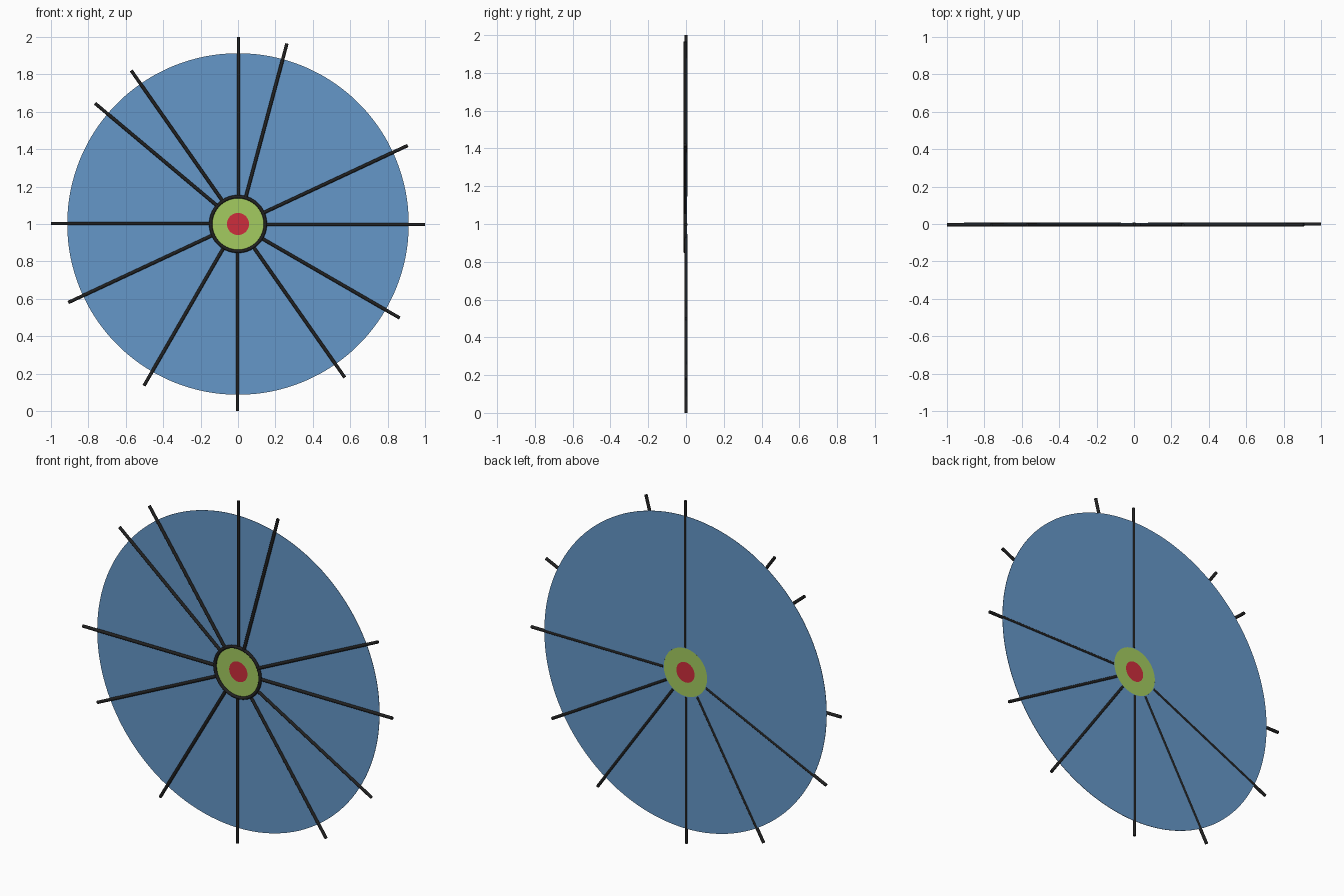
import bpy, bmesh, math
from mathutils import Vector

if "Cube" in bpy.data.objects:
    bpy.data.objects.remove(bpy.data.objects["Cube"])

CENTER = Vector((0, 0, 1))
TUBE = 0.009


def material(name, rgb):
    m = bpy.data.materials.new(name)
    m.diffuse_color = (*rgb, 1)
    m.use_nodes = True
    m.node_tree.nodes["Principled BSDF"].inputs["Base Color"].default_value = m.diffuse_color
    return m


BLUE = material("blue", (0.13, 0.31, 0.58))
GREEN = material("green", (0.37, 0.60, 0.115))
RED = material("red", (0.61, 0.027, 0.045))
BLACK = material("black", (0.015, 0.015, 0.015))


def lathe(name, profile, mat, y=0.0, steps=96):
    """Spin a closed (radius, y) profile around the front-back axis."""
    bm = bmesh.new()
    rings = []
    for i in range(steps):
        a = math.tau * i / steps
        rings.append([bm.verts.new((r * math.cos(a), d, r * math.sin(a))) for r, d in profile])
    n = len(profile)
    for i in range(steps):
        p, q = rings[i], rings[(i + 1) % steps]
        for j in range(n):
            k = (j + 1) % n
            bm.faces.new((p[j], p[k], q[k], q[j]))
    bmesh.ops.remove_doubles(bm, verts=bm.verts, dist=1e-5)
    bmesh.ops.recalc_face_normals(bm, faces=bm.faces)
    me = bpy.data.meshes.new(name)
    bm.to_mesh(me)
    bm.free()
    me.materials.append(mat)
    ob = bpy.data.objects.new(name, me)
    ob.location = CENTER + Vector((0, y, 0))
    bpy.context.collection.objects.link(ob)
    smooth(ob)
    return ob


def smooth(ob):
    bpy.ops.object.select_all(action='DESELECT')
    ob.select_set(True)
    bpy.context.view_layer.objects.active = ob
    bpy.ops.object.shade_smooth_by_angle(angle=math.radians(50))


def annulus(inner, outer, t=0.001):
    return [(inner, -t), (outer, -t), (outer, t), (inner, t)]


# Flat concentric discs
DISC_Y = 0.004
lathe("outer_disc", annulus(0.14, 0.913), BLUE, DISC_Y, 128)
lathe("hub_disc", annulus(0.059, 0.14), GREEN, DISC_Y)
lathe("centre_disc", annulus(0.0, 0.059), RED, DISC_Y)

# Round wire ring around the hub
circle = [(0.146 + TUBE * math.cos(math.tau * i / 12), TUBE * math.sin(math.tau * i / 12))
          for i in range(12)]
lathe("hub_ring", circle, BLACK, -0.004)

# Radial spokes: degrees -> front-back offset (some sit flush with the disc's back)
spokes = {0: 0, 25: -0.004, 75: -0.004, 90: 0, 125: -0.004, 140: -0.004,
          180: -0.004, 205: 0, 240: 0, 270: 0, 305: 0, 330: 0}
R0, R1 = 0.145, 1.0
for deg, y in spokes.items():
    a = math.radians(deg)
    d = Vector((math.cos(a), 0, math.sin(a)))
    side = Vector((math.sin(a), 0, -math.cos(a))) * 0.003
    bpy.ops.mesh.primitive_cylinder_add(vertices=12, radius=TUBE, depth=R1 - R0)
    ob = bpy.context.object
    ob.name = f"spoke_{deg}"
    ob.location = CENTER + d * (R0 + R1) / 2 + side + Vector((0, y, 0))
    ob.rotation_euler = (0, math.pi / 2 - a, 0)
    ob.data.materials.append(BLACK)
    smooth(ob)
